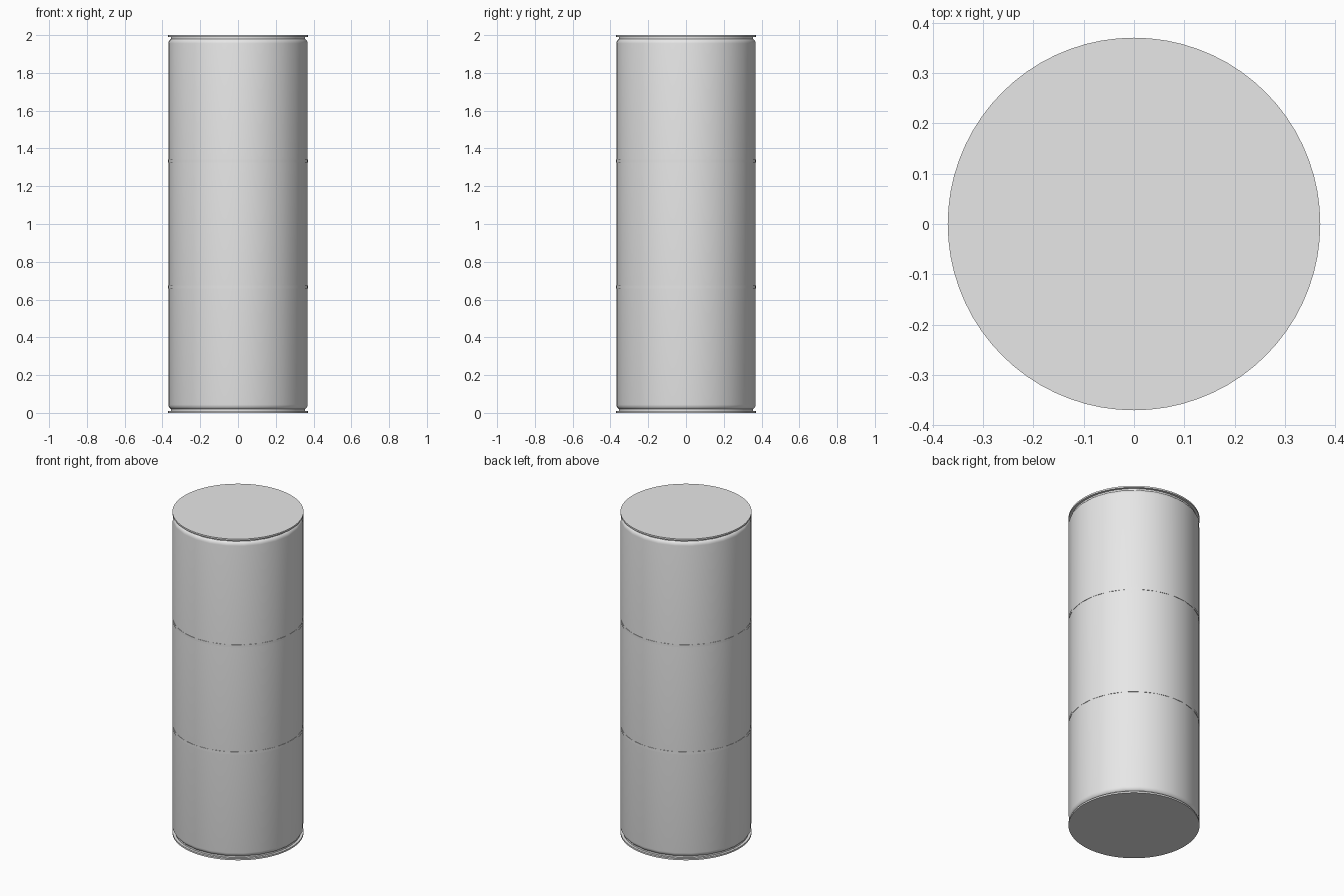
import bpy, math

if "Cube" in bpy.data.objects:
    bpy.data.objects.remove(bpy.data.objects["Cube"], do_unlink=True)

RADIUS = 0.37

metal = bpy.data.materials.new("light_grey_metal")
metal.use_nodes = True
metal.diffuse_color = (0.8, 0.8, 0.8, 1)
metal.node_tree.nodes["Principled BSDF"].inputs["Base Color"].default_value = (0.8, 0.8, 0.8, 1)


def lathe(name, profile, sides, turn=0.0):
    """Spin a (radius, z) profile around z and close both ends."""
    verts, faces = [], []
    for r, z in profile:
        for i in range(sides):
            a = turn + math.tau * i / sides
            verts.append((r * math.cos(a), r * math.sin(a), z))
    for k in range(len(profile) - 1):
        for i in range(sides):
            j = (i + 1) % sides
            low, high = k * sides, (k + 1) * sides
            faces.append((low + i, low + j, high + j, high + i))
    faces.append(tuple(reversed(range(sides))))
    faces.append(tuple(range(len(verts) - sides, len(verts))))
    mesh = bpy.data.meshes.new(name)
    mesh.from_pydata(verts, [], faces)
    mesh.materials.append(metal)
    obj = bpy.data.objects.new(name, mesh)
    bpy.context.collection.objects.link(obj)
    bpy.ops.object.select_all(action="DESELECT")
    obj.select_set(True)
    bpy.context.view_layer.objects.active = obj
    bpy.ops.object.shade_smooth_by_angle(angle=math.radians(35))
    return obj


# Body: long drum with rounded shoulders at both ends
bevel, base = 0.028, 0.016
lower = []
for step in range(6):
    a = math.pi / 2 * step / 5
    lower.append((RADIUS - bevel * (1 - math.sin(a)), base + bevel * (1 - math.cos(a))))
upper = [(r, 2 - z) for r, z in reversed(lower)]
lathe("drum_body", lower + upper, 24, math.radians(10))

# End caps: thin round lids, each on a slightly narrower neck
for name, z in (("bottom", 0.0), ("top", 1.99)):
    lathe(name + "_lid", [(RADIUS, z), (RADIUS, z + 0.01)], 72)
for name, z in (("bottom", 0.005), ("top", 1.975)):
    lathe(name + "_neck", [(0.355, z), (0.355, z + 0.02)], 72)

# Hoops: two thin bands that divide the body into thirds
for name, z in (("lower", 2 / 3), ("upper", 4 / 3)):
    lathe(name + "_hoop", [(RADIUS, z - 0.008), (RADIUS, z + 0.008)], 72)
